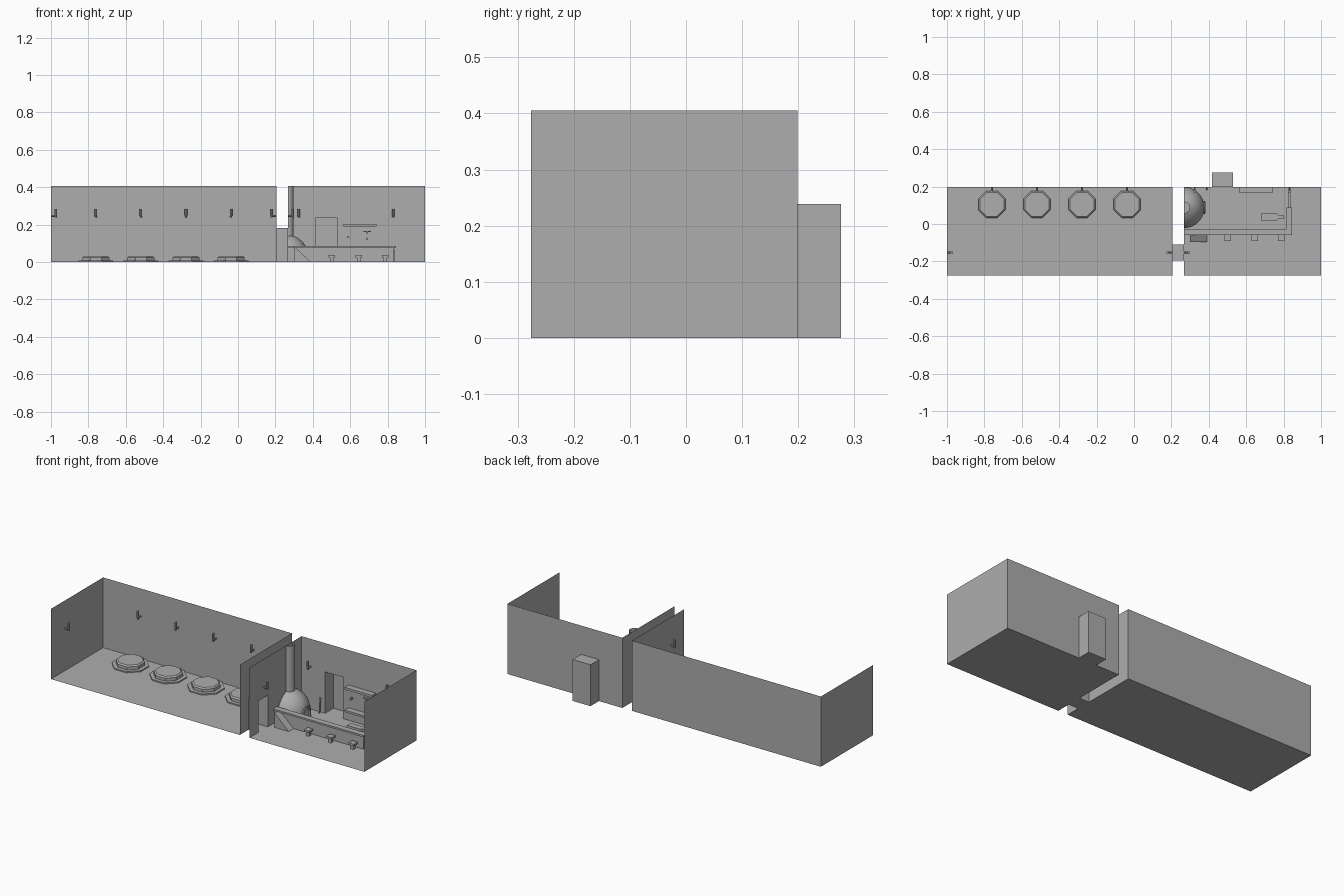
import bpy, bmesh, math
from mathutils import Vector, Matrix

cube = bpy.data.objects.get("Cube")
if cube:
    bpy.data.objects.remove(cube)

grey = bpy.data.materials.new("plain_grey")
grey.use_nodes = True
grey.diffuse_color = (0.42, 0.42, 0.42, 1)
grey.node_tree.nodes["Principled BSDF"].inputs["Base Color"].default_value = grey.diffuse_color


def finish(name, bm, smooth=False):
    me = bpy.data.meshes.new(name)
    bm.to_mesh(me)
    bm.free()
    me.materials.append(grey)
    ob = bpy.data.objects.new(name, me)
    bpy.context.collection.objects.link(ob)
    if smooth:
        bpy.ops.object.select_all(action='DESELECT')
        ob.select_set(True)
        bpy.context.view_layer.objects.active = ob
        bpy.ops.object.shade_smooth_by_angle(angle=math.radians(40))
    return ob


def add_poly(bm, pts):
    bm.faces.new([bm.verts.new(p) for p in pts])


def add_box(bm, x, y, z):
    size = [b - a for a, b in (x, y, z)]
    mid = [(a + b) / 2 for a, b in (x, y, z)]
    bmesh.ops.create_cube(bm, size=1, matrix=Matrix.Translation(mid) @ Matrix.Diagonal((*size, 1)))


def add_rod(bm, a, b, r1, r2, sides=8, turn=0):
    a, b = Vector(a), Vector(b)
    d = b - a
    m = Matrix.Translation((a + b) / 2) @ d.to_track_quat('Z', 'Y').to_matrix().to_4x4()
    bmesh.ops.create_cone(bm, cap_ends=True, segments=sides, radius1=r1, radius2=r2,
                          depth=d.length, matrix=m @ Matrix.Rotation(turn, 4, 'Z'))


def box(name, x, y, z):
    bm = bmesh.new()
    add_box(bm, x, y, z)
    return finish(name, bm)


def extrude_outline(name, pts, offset):
    bm = bmesh.new()
    add_poly(bm, pts)
    ext = bmesh.ops.extrude_face_region(bm, geom=bm.faces[:])
    bmesh.ops.translate(bm, vec=offset, verts=[v for v in ext["geom"] if isinstance(v, bmesh.types.BMVert)])
    bmesh.ops.recalc_face_normals(bm, faces=bm.faces)
    return finish(name, bm)


# Shell dimensions
FRONT, BACK, TOP = -0.276, 0.199, 0.405
LEFT_ROOM, RIGHT_ROOM = (-1, 0.205), (0.267, 1)
PASS_Y, PASS_TOP = (-0.195, -0.11), 0.182
ALCOVE_X, ALCOVE_BACK, ALCOVE_TOP = (0.416, 0.53), 0.276, 0.239


def wall(bm, across, at, span, hole=None, height=0):
    """Single sheet wall, with an optional doorway cut from its lower edge."""
    pts = [(span[0], 0)]
    if hole:
        pts += [(hole[0], 0), (hole[0], height), (hole[1], height), (hole[1], 0)]
    pts += [(span[1], 0), (span[1], TOP), (span[0], TOP)]
    add_poly(bm, [(at, u, z) if across == 'x' else (u, at, z) for u, z in pts])


def floor(bm, x, y, z=0):
    add_poly(bm, [(x[0], y[0], z), (x[1], y[0], z), (x[1], y[1], z), (x[0], y[1], z)])


# Rooms: open front and top
depth = (FRONT, BACK)
bm = bmesh.new()
floor(bm, LEFT_ROOM, depth)
wall(bm, 'y', BACK, LEFT_ROOM)
wall(bm, 'x', LEFT_ROOM[0], depth)
wall(bm, 'x', LEFT_ROOM[1], depth, PASS_Y, PASS_TOP)
finish("long_room_shell", bm)

bm = bmesh.new()
floor(bm, RIGHT_ROOM, depth)
wall(bm, 'y', BACK, RIGHT_ROOM, ALCOVE_X, ALCOVE_TOP)
wall(bm, 'x', RIGHT_ROOM[0], depth, PASS_Y, PASS_TOP)
wall(bm, 'x', RIGHT_ROOM[1], depth)
finish("short_room_shell", bm)

# Passage between rooms and alcove behind the back doorway
bm = bmesh.new()
gap = (LEFT_ROOM[1], RIGHT_ROOM[0])
for z in (0, PASS_TOP):
    floor(bm, gap, PASS_Y, z)
for y in PASS_Y:
    add_poly(bm, [(gap[0], y, 0), (gap[1], y, 0), (gap[1], y, PASS_TOP), (gap[0], y, PASS_TOP)])
finish("passage", bm)

bm = bmesh.new()
add_box(bm, ALCOVE_X, (BACK, ALCOVE_BACK), (0, ALCOVE_TOP))
bmesh.ops.delete(bm, geom=[f for f in bm.faces if f.calc_center_median().y < BACK + 0.001], context='FACES')
finish("alcove", bm)

# Octagonal floor tables
half = math.pi / 8
for i in range(4):
    x = -0.76 + 0.241 * i
    bm = bmesh.new()
    for z0, z1, r0, r1 in ((0, 0.007, 0.1, 0.1), (0.007, 0.024, 0.078, 0.078), (0.024, 0.031, 0.078, 0.07)):
        add_rod(bm, (x, 0.105, z0), (x, 0.105, z1), r0, r1, 8, half)
    finish(f"floor_table_{i + 1}", bm)

# Wall torches: low arm and upright candle
torches = [(-0.76 + 0.241 * i, BACK, 0, -1) for i in range(4)]
torches += [(x, BACK, 0, -1) for x in (0.325, 0.83)]
torches += [(-1, -0.152, 1, 0), (LEFT_ROOM[1], -0.152, -1, 0), (RIGHT_ROOM[0], -0.152, 1, 0)]
for i, (x, y, dx, dy) in enumerate(torches):
    bm = bmesh.new()

    def at(out, z):
        return (x + dx * out, y + dy * out, z)
    add_rod(bm, at(0.001, 0.246), at(0.026, 0.246), 0.005, 0.005)
    add_rod(bm, at(0.026, 0.238), at(0.026, 0.25), 0.005, 0.007)
    add_rod(bm, at(0.026, 0.25), at(0.026, 0.284), 0.007, 0.007)
    finish(f"torch_{i + 1}", bm)

# Domed oven with chimney, a half lathe against the side wall
profile = [(0.11, 0), (0.11, 0.04), (0.1, 0.075), (0.082, 0.105), (0.055, 0.128), (0.03, 0.14), (0.03, TOP)]
bm = bmesh.new()
steps = 14
rings = []
for k in range(steps + 1):
    a = math.pi * (k / steps - 0.5)
    rings.append([bm.verts.new((RIGHT_ROOM[0] + r * math.cos(a), 0.088 + r * math.sin(a), z)) for r, z in profile])
for a, b in zip(rings, rings[1:]):
    for j in range(len(profile) - 1):
        bm.faces.new((a[j], b[j], b[j + 1], a[j + 1]))
finish("oven_and_chimney", bm, True)

# Arched oven mouth
bm = bmesh.new()
arch = [(0.376, 0.088 - 0.03 * math.cos(math.pi * k / 8), 0.035 + 0.032 * math.sin(math.pi * k / 8)) for k in range(9)]
arch = [(0.376, 0.058, 0)] + arch + [(0.376, 0.118, 0)]
for a, b in zip(arch, arch[1:]):
    add_rod(bm, a, b, 0.006, 0.006, 6)
finish("oven_mouth", bm)

# L-shaped counter: panels and overhanging top
wall_x = RIGHT_ROOM[0]
box("counter_front_panel", (wall_x, 0.835), (-0.05, -0.033), (0, 0.075))
box("counter_side_panel", (0.822, 0.835), (-0.033, 0.088), (0, 0.075))
outline = [(wall_x, -0.06), (0.845, -0.06), (0.845, 0.088), (0.815, 0.088), (0.815, -0.026), (wall_x, -0.026)]
extrude_outline("counter_top", [(x, y, 0.075) for x, y in outline], (0, 0, 0.01))
box("counter_gate", (0.826, 0.836), (0.088, BACK), (0, 0.07))

# Sloping ramp beside the counter
extrude_outline("counter_ramp", [(0.3, -0.095, 0), (0.39, -0.095, 0), (0.3, -0.095, 0.083)], (0, 0.045, 0))

# Stools
for i, x in enumerate((0.502, 0.645, 0.787)):
    bm = bmesh.new()
    add_box(bm, (x - 0.017, x + 0.017), (-0.092, -0.058), (0.025, 0.036))
    add_box(bm, (x - 0.009, x + 0.009), (-0.084, -0.066), (0, 0.025))
    finish(f"stool_{i + 1}", bm)

# Wall shelf, low shelf and small wares
box("wall_shelf", (0.565, 0.74), (0.165, BACK), (0.189, 0.203))
box("low_shelf", (0.565, 0.74), (0.165, BACK), (0.06, 0.072))
bm = bmesh.new()
for x, z in ((0.59, 0.134), (0.69, 0.124), (0.69, 0.157)):
    add_rod(bm, (x, BACK, z), (x, 0.18, z), 0.006, 0.006)
add_box(bm, (0.67, 0.71), (0.182, 0.194), (0.16, 0.166))
finish("wall_wares", bm)

# Bottle-shaped work table behind the counter
outline = [(0.68, 0.02), (0.765, 0.02), (0.775, 0.03), (0.803, 0.03), (0.803, 0.045),
           (0.775, 0.045), (0.765, 0.055), (0.68, 0.055)]
extrude_outline("work_table", [(x, y, 0) for x, y in outline], (0, 0, 0.07))

# Poker leaning at the back wall
bm = bmesh.new()
add_rod(bm, (0.39, 0.185, 0), (0.39, 0.193, 0.085), 0.004, 0.004)
finish("poker", bm)
